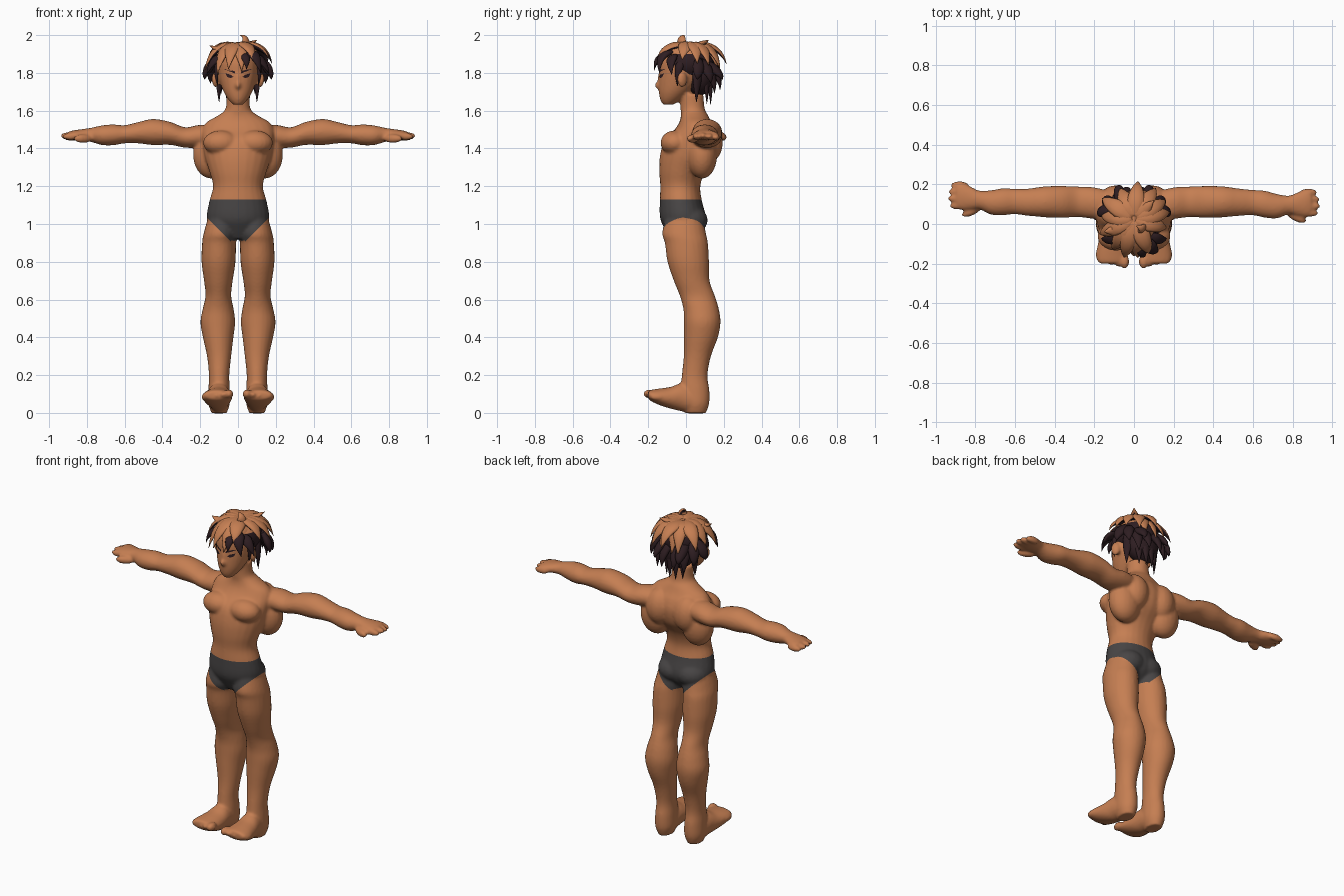
import bpy
import bmesh
import math
from mathutils import Vector, Matrix
from mathutils.bvhtree import BVHTree

old = bpy.data.objects.get("Cube")
if old:
    bpy.data.objects.remove(old, do_unlink=True)


def make_material(name, rgb):
    mat = bpy.data.materials.new(name)
    mat.use_nodes = True
    mat.diffuse_color = (*rgb, 1)
    bsdf = mat.node_tree.nodes["Principled BSDF"]
    bsdf.inputs["Base Color"].default_value = (*rgb, 1)
    bsdf.inputs["Roughness"].default_value = 0.8
    return mat


SKIN = make_material("warm_tan", (0.56, 0.21, 0.085))
CLOTH = make_material("charcoal_cloth", (0.065, 0.06, 0.06))
DARK = make_material("dark_brown_hair", (0.028, 0.013, 0.016))


def make_object(name, bm, mats):
    mesh = bpy.data.meshes.new(name)
    bmesh.ops.recalc_face_normals(bm, faces=bm.faces[:])
    for f in bm.faces:
        f.smooth = True
    bm.to_mesh(mesh)
    bm.free()
    for m in mats:
        mesh.materials.append(m)
    obj = bpy.data.objects.new(name, mesh)
    bpy.context.collection.objects.link(obj)
    return obj


def skin_rings(bm, loops):
    """Bridge point loops into a closed tube."""
    rows = [[bm.verts.new(p) for p in loop] for loop in loops]
    n = len(rows[0])
    faces = [bm.faces.new((r[i], r[(i + 1) % n], q[(i + 1) % n], q[i]))
             for r, q in zip(rows, rows[1:]) for i in range(n)]
    faces += [bm.faces.new(rows[0][::-1]), bm.faces.new(rows[-1])]
    return faces


def smooth_path(rings, steps=4):
    """Catmull-Rom interpolation of ring values."""
    pts = [Vector(r) for r in rings]
    pts = [pts[0]] + pts + [pts[-1]]
    out = []
    for a, b, c, d in zip(pts, pts[1:], pts[2:], pts[3:]):
        for k in range(steps):
            t = k / steps
            out.append(b + (c - a) * (t / 2) + (2 * a - 5 * b + 4 * c - d) * (t * t / 2)
                       + (3 * b - a - 3 * c + d) * (t ** 3 / 2))
    return out + [pts[-1]]


def loft(bm, rings, axis, side=1, n=24):
    """Elliptic sections: position, two centre values, two radii."""
    loops = []
    for pos, cu, cv, a, b in smooth_path(rings):
        loop = []
        for i in range(n):
            ang = math.tau * i / n
            u, v = cu + a * math.cos(ang), cv + b * math.sin(ang)
            x, y, z = {"x": (pos, u, v), "y": (u, pos, v), "z": (u, v, pos)}[axis]
            loop.append(Vector((side * x, y + arm_skew(side, x), z)))
        loops.append(loop)
    skin_rings(bm, loops)


def arm_skew(side, x):
    return 0.11 * max(0, x - 0.55) if side < 0 else 0


def blob(bm, centre, radii, side=1, turn=0):
    x, y, z = centre
    mat = (Matrix.Translation((side * x, y + arm_skew(side, x), z))
           @ Matrix.Rotation(side * turn, 4, "Z") @ Matrix.Diagonal((*radii, 1)))
    bmesh.ops.create_uvsphere(bm, u_segments=20, v_segments=14, radius=1, matrix=mat)


# Torso and neck, from crotch upward
bm = bmesh.new()
loft(bm, [(.92, 0, -.02, .05, .06), (.97, 0, -.01, .13, .1), (1.03, 0, -.015, .165, .122),
          (1.12, 0, -.027, .152, .112), (1.2, 0, -.03, .132, .106), (1.28, 0, -.02, .152, .122),
          (1.36, 0, .01, .178, .148), (1.44, 0, .03, .19, .145), (1.5, 0, .05, .19, .11),
          (1.54, 0, .05, .165, .085), (1.575, 0, .045, .105, .072), (1.61, 0, .035, .066, .064),
          (1.69, 0, .03, .06, .062)], "z")

# Head with tapered jaw, and nose
loft(bm, [(1.632, 0, -.095, .026, .028), (1.66, 0, -.08, .052, .057), (1.7, 0, -.058, .076, .086),
          (1.75, 0, -.03, .095, .115), (1.8, 0, -.015, .106, .127), (1.86, 0, -.01, .108, .13),
          (1.92, 0, -.005, .09, .11), (1.955, 0, 0, .05, .07)], "z")
blob(bm, (0, -.142, 1.735), (.014, .024, .022))
blob(bm, (0, -.138, 1.765), (.01, .014, .035))

for s in (-1, 1):
    # Chest, back muscles and ear
    blob(bm, (.09, -.06, 1.43), (.095, .075, .065), s)
    blob(bm, (.14, .085, 1.365), (.098, .08, .125), s)
    blob(bm, (.095, .11, 1.43), (.085, .085, .11), s)
    blob(bm, (.06, .01, 1.02), (.1, .105, .08), s)
    blob(bm, (.118, -.02, 1.765), (.018, .028, .042), s, .5)
    # Leg
    loft(bm, [(1.03, .085, -.01, .075, .1), (.95, .092, -.01, .09, .116), (.9, .1, .002, .09, .114),
              (.8, .103, .012, .09, .11), (.7, .104, .03, .076, .095), (.62, .104, .06, .068, .093),
              (.55, .105, .08, .082, .094), (.48, .107, .086, .092, .097), (.4, .105, .079, .081, .09),
              (.3, .1, .06, .064, .072), (.2, .1, .046, .054, .068), (.12, .1, .047, .057, .077),
              (.05, .1, .05, .057, .073), (-.002, .1, .05, .04, .055)], "z", s)
    # Foot and toes
    loft(bm, [(.1, .1, .06, .04, .045), (.04, .1, .068, .056, .068), (-.02, .102, .083, .062, .075),
              (-.08, .106, .08, .072, .058), (-.14, .11, .085, .08, .044), (-.185, .11, .092, .076, .03),
              (-.2, .11, .095, .06, .02)], "y", s)
    for i in range(5):
        size = .024 if i == 0 else .018
        blob(bm, (.048 + .032 * i, -.19 + .009 * i, .1 - .004 * i), (size, .036, size), s)
    # Arm and palm
    loft(bm, [(.1, .09, 1.47, .07, .05), (.2, .105, 1.465, .08, .06), (.28, .112, 1.458, .077, .054),
              (.36, .112, 1.48, .08, .061), (.45, .112, 1.487, .078, .069), (.53, .11, 1.483, .069, .056),
              (.6, .108, 1.475, .064, .048), (.66, .1, 1.472, .068, .055), (.72, .09, 1.47, .062, .052),
              (.78, .096, 1.472, .047, .037), (.82, .1, 1.472, .057, .031), (.87, .105, 1.47, .069, .026),
              (.895, .107, 1.47, .064, .019)], "x", s)
    # Fingers and thumb
    for i, reach in enumerate((.905, .915, .912, .9)):
        blob(bm, (reach - .02, .055 + .035 * i, 1.467 - .004 * abs(i - 1)), (.046, .019, .019), s)
    blob(bm, (.82, .035, 1.452), (.055, .022, .023), s, -.45)

# Fuse the body volumes and relax the joins
raw = make_object("body_volumes", bm, [])
fuse = raw.modifiers.new("fuse", "REMESH")
fuse.mode = "VOXEL"
fuse.voxel_size = 0.0085
relax = raw.modifiers.new("relax", "SMOOTH")
relax.factor = 0.5
relax.iterations = 4
graph = bpy.context.evaluated_depsgraph_get()
fused = bpy.data.meshes.new_from_object(raw.evaluated_get(graph))
bm = bmesh.new()
bm.from_mesh(fused)
bpy.data.objects.remove(raw, do_unlink=True)
bpy.data.meshes.remove(fused)

# Cut the briefs into the body surface
WAIST, LEG_BASE = 1.13, 0.87
for point, normal in (((0, 0, WAIST), (0, 0, 1)), ((0, 0, LEG_BASE), (-1, 0, 1)),
                      ((0, 0, LEG_BASE), (1, 0, 1))):
    band = [f for f in bm.faces if .82 < f.calc_center_median().z < 1.2]
    geom = band + list({e for f in band for e in f.edges}) + list({v for f in band for v in f.verts})
    bmesh.ops.bisect_plane(bm, geom=geom, dist=1e-5, plane_co=point,
                           plane_no=Vector(normal).normalized())
for f in bm.faces:
    c = f.calc_center_median()
    f.material_index = int(max(LEG_BASE + abs(c.x), .91) < c.z < WAIST)
surface = BVHTree.FromBMesh(bm)
make_object("body", bm, [SKIN, CLOTH])


def face_plate(name, outline, side):
    """Thin painted patch laid on the face."""
    bm = bmesh.new()
    verts = []
    for x, z in outline:
        hit = surface.ray_cast(Vector((side * x, -1, z)), Vector((0, 1, 0)))[0]
        verts.append(bm.verts.new((side * x, hit.y - .004, z)))
    bm.faces.new(verts)
    make_object(name, bm, [DARK])


# Eyes and slanted eyebrows
for s, label in ((1, "left"), (-1, "right")):
    face_plate(label + "_eye", [(.024, 1.779), (.04, 1.772), (.058, 1.779), (.066, 1.797), (.04, 1.791)], s)
    face_plate(label + "_eyebrow", [(.016, 1.797), (.045, 1.808), (.074, 1.82), (.045, 1.818), (.017, 1.808)], s)


HEAD = Vector((0, 0, 1.82))


def lock(bm, base, bend, tip, width, thick, two_tone=False):
    """Curved, tapering lock of hair."""
    a, b, c = Vector(base), Vector(bend), Vector(tip)
    loops = []
    for k in range(10):
        t = k / 9
        p = a * (1 - t) ** 2 + b * 2 * t * (1 - t) + c * t * t
        along = ((b - a) * (1 - t) + (c - b) * t).normalized()
        across = along.cross(p - HEAD).normalized()
        out = across.cross(along)
        taper = max(.03, min(1, .55 + 1.5 * t) * (1 - t ** 2.2))
        loops.append([p + across * (width * taper * math.cos(w)) + out * (thick * taper * math.sin(w))
                      for w in (math.tau * i / 10 for i in range(10))])
    for f in skin_rings(bm, loops):
        f.normal_update()
        c = f.calc_center_median()
        f.material_index = 0
        f.tag = two_tone


# Upper hair: light outer locks sweeping from the crown
bm = bmesh.new()
CROWN = (0, .03, 1.945)
for tip in [(-.05, -.17, 1.82), (.02, -.17, 1.81), (-.11, -.13, 1.79), (.08, -.15, 1.87),
            (-.175, -.05, 1.81), (-.165, .04, 1.84), (.165, -.02, 1.87), (.18, .06, 1.85),
            (-.16, .13, 1.84), (-.07, .18, 1.81), (.02, .215, 1.845), (.11, .18, 1.82),
            (.16, .12, 1.84), (-.02, .17, 1.8), (.06, .17, 1.8)]:
    lock(bm, CROWN, (tip[0] * .8, .02 + (tip[1] - .02) * .8, 1.965), tip, .05, .02)
# Raised flicks
lock(bm, (-.04, -.03, 1.92), (-.11, -.03, 1.92), (-.15, -.04, 1.945), .035, .02)
lock(bm, (.03, .04, 1.93), (.06, .08, 1.95), (.1, .12, 1.975), .035, .02)
lock(bm, (.03, -.02, 1.93), (.06, -.03, 1.99), (.01, -.01, 2.0), .03, .018)
bmesh.ops.recalc_face_normals(bm, faces=bm.faces[:])
for f in bm.faces:
    outward = (f.calc_center_median() - HEAD).normalized()
    f.material_index = int(f.normal.dot(outward) < -.15)
make_object("upper_hair", bm, [SKIN, DARK])

# Skull cap, light on the crown and dark beneath
bm = bmesh.new()
blob(bm, (0, .018, 1.855), (.125, .138, .105))
for f in bm.faces:
    f.material_index = int(f.calc_center_median().z < 1.9)
make_object("hair_cap", bm, [SKIN, DARK])

# Lower hair: dark nape, temple and fringe locks
bm = bmesh.new()
blob(bm, (0, .07, 1.78), (.1, .075, .1))
for s in (-1, 1):
    for tip in [(.1, .055, 1.645), (.055, .11, 1.635), (.02, .13, 1.63), (.09, .15, 1.69),
                (.04, .18, 1.71), (.145, .13, 1.745), (.08, .19, 1.76), (.175, .06, 1.765)]:
        x, y, z = tip
        lock(bm, (s * x * .7, .07, 1.87), (s * x * 1.05, y * 1.05, 1.8), (s * x, y, z), .038, .024)
    lock(bm, (s * .1, -.02, 1.87), (s * .125, -.05, 1.82), (s * .106, -.045, 1.73), .025, .014)
    lock(bm, (s * .07, -.06, 1.89), (s * .14, -.09, 1.88), (s * .165, -.075, 1.79), .035, .018)
lock(bm, (.05, -.07, 1.91), (.1, -.15, 1.91), (.12, -.14, 1.8), .04, .02)
lock(bm, (.02, -.08, 1.9), (.05, -.17, 1.89), (.045, -.165, 1.82), .03, .018)
make_object("lower_hair", bm, [DARK])
